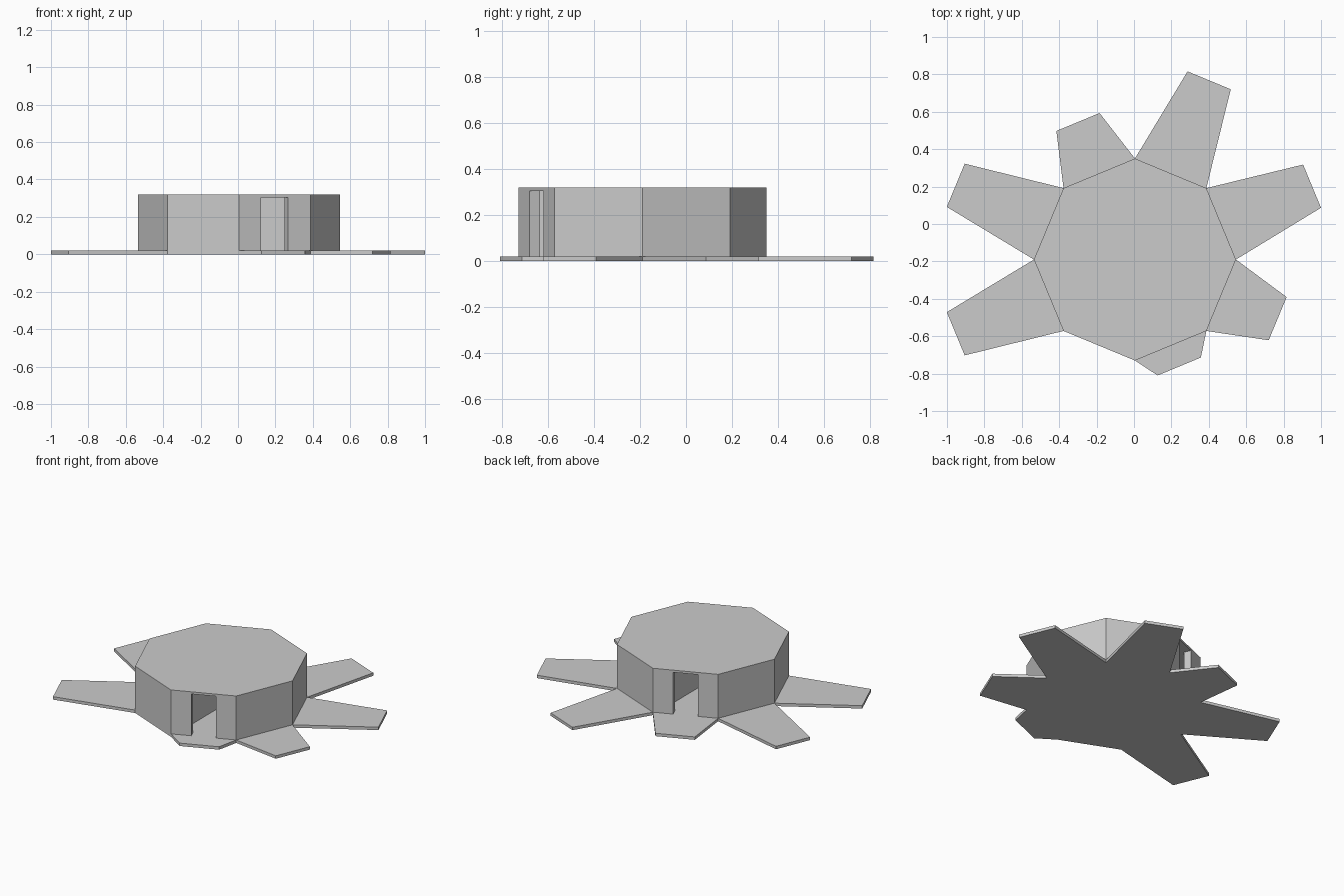
import bpy, bmesh
from math import radians, pi
from mathutils import Vector, Matrix

if "Cube" in bpy.data.objects:
    bpy.data.objects.remove(bpy.data.objects["Cube"])

CENTRE = (0.005, -0.19, 0)
R = 0.54                      # outer octagon radius
APO = R * 0.92388             # distance to a flat side
WALL = 0.05


def polar(r, deg):
    return Matrix.Rotation(radians(deg), 2) @ Vector((r, 0))


def on_side(deg, dist, t):
    """Point at a distance out along a side's normal, shifted t along the side."""
    return Matrix.Rotation(radians(deg), 2) @ Vector((dist, t))


def prism(name, pts, z0, z1):
    bm = bmesh.new()
    face = bm.faces.new([bm.verts.new((p[0], p[1], z0)) for p in pts])
    top = bmesh.ops.extrude_face_region(bm, geom=[face])["geom"]
    bmesh.ops.translate(bm, vec=(0, 0, z1 - z0),
                        verts=[g for g in top if isinstance(g, bmesh.types.BMVert)])
    bmesh.ops.recalc_face_normals(bm, faces=bm.faces)
    mesh = bpy.data.meshes.new(name)
    bm.to_mesh(mesh)
    bm.free()
    ob = bpy.data.objects.new(name, mesh)
    ob.location = CENTRE
    bpy.context.collection.objects.link(ob)
    return ob


# Base plate: octagon with tapered ramps of different lengths (0 = no ramp)
reach = [1.025, 1.037, 0.796, 1.037, 1.037, 0, 0.619, 0.826]
outline = []
for i, dist in enumerate(reach):
    outline.append(polar(R, 45 * i))
    if dist:
        side = 22.5 + 45 * i
        outline += [on_side(side, dist, -0.125), on_side(side, dist, 0.125)]
prism("base_plate", outline, 0, 0.02)

# Octagonal building
building = prism("building", [polar(R, 45 * i) for i in range(8)], 0.02, 0.32)

# Two half rooms, each with a doorway, leaving a dividing wall between them
inner = APO - WALL
r_in = inner / 0.92388
half_wall = 0.025
y_wall = r_in - half_wall * 0.41421
door = 292.5
room = [(half_wall, -y_wall),
        on_side(door, inner, -0.078), on_side(door, 0.6, -0.078),
        on_side(door, 0.6, 0.078), on_side(door, inner, 0.078),
        polar(r_in, -45), polar(r_in, 0), polar(r_in, 45),
        (half_wall, y_wall)]
for name, turn in (("right_room_cutter", 0), ("left_room_cutter", pi)):
    cutter = prism(name, room, -0.1, 0.305)
    cutter.rotation_euler.z = turn
    cutter.hide_render = True
    cutter.display_type = 'WIRE'
    mod = building.modifiers.new(name, 'BOOLEAN')
    mod.operation = 'DIFFERENCE'
    mod.solver = 'EXACT'
    mod.object = cutter
